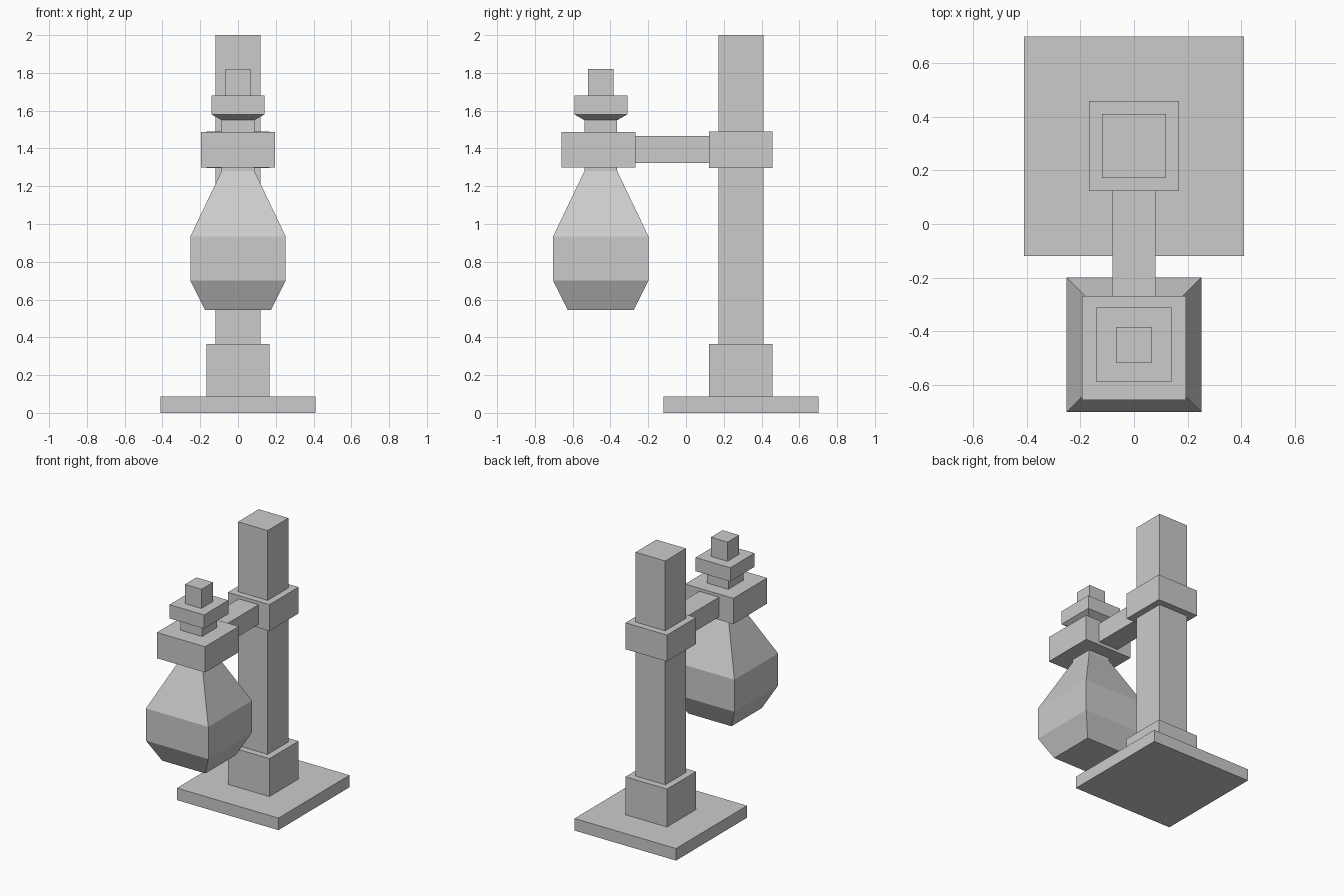
import bpy, bmesh

if "Cube" in bpy.data.objects:
    bpy.data.objects.remove(bpy.data.objects["Cube"])


def square_loft(name, rings):
    """Closed square-section solid from rings of (half width, z, centre y)."""
    bm = bmesh.new()
    loops = [[bm.verts.new((sx * h, cy + sy * h, z))
              for sx, sy in ((-1, -1), (1, -1), (1, 1), (-1, 1))]
             for h, z, cy in rings]
    for a, b in zip(loops, loops[1:]):
        for i in range(4):
            j = (i + 1) % 4
            bm.faces.new((a[i], a[j], b[j], b[i]))
    bm.faces.new(loops[0][::-1])
    bm.faces.new(loops[-1])
    bmesh.ops.recalc_face_normals(bm, faces=bm.faces)
    mesh = bpy.data.meshes.new(name)
    bm.to_mesh(mesh)
    bm.free()
    obj = bpy.data.objects.new(name, mesh)
    bpy.context.collection.objects.link(obj)
    return obj


def box(name, lo, hi):
    bpy.ops.mesh.primitive_cube_add(size=1, location=[(a + b) / 2 for a, b in zip(lo, hi)])
    obj = bpy.context.object
    obj.name = name
    obj.scale = [b - a for a, b in zip(lo, hi)]
    return obj


# Stand: base plate, plinth, post and clamp collar stepped along one profile
POST_Y = 0.291
stand = [(0.41, 0), (0.41, 0.088), (0.168, 0.088), (0.168, 0.365),
         (0.12, 0.365), (0.12, 1.297), (0.168, 1.297), (0.168, 1.49),
         (0.12, 1.49), (0.12, 2.0)]
square_loft("stand_post", [(h, z, POST_Y) for h, z in stand])

# Flask: tapered bulb, neck held in the clamp block, flared lip and stopper
FLASK_Y, CLAMP_Y = -0.451, -0.463
bulb = [(0.175, 0.545), (0.252, 0.70), (0.252, 0.935), (0.087, 1.28), (0.087, 1.30)]
clamp = [(0.195, 1.30), (0.195, 1.488)]
top = [(0.087, 1.488), (0.087, 1.55), (0.14, 1.58), (0.14, 1.68),
       (0.067, 1.68), (0.067, 1.82)]
square_loft("hanging_flask", [(h, z, FLASK_Y) for h, z in bulb]
            + [(h, z, CLAMP_Y) for h, z in clamp]
            + [(h, z, FLASK_Y) for h, z in top])

# Arm joining the collar to the clamp block
box("clamp_arm", (-0.08, -0.27, 1.322), (0.08, 0.125, 1.466))
